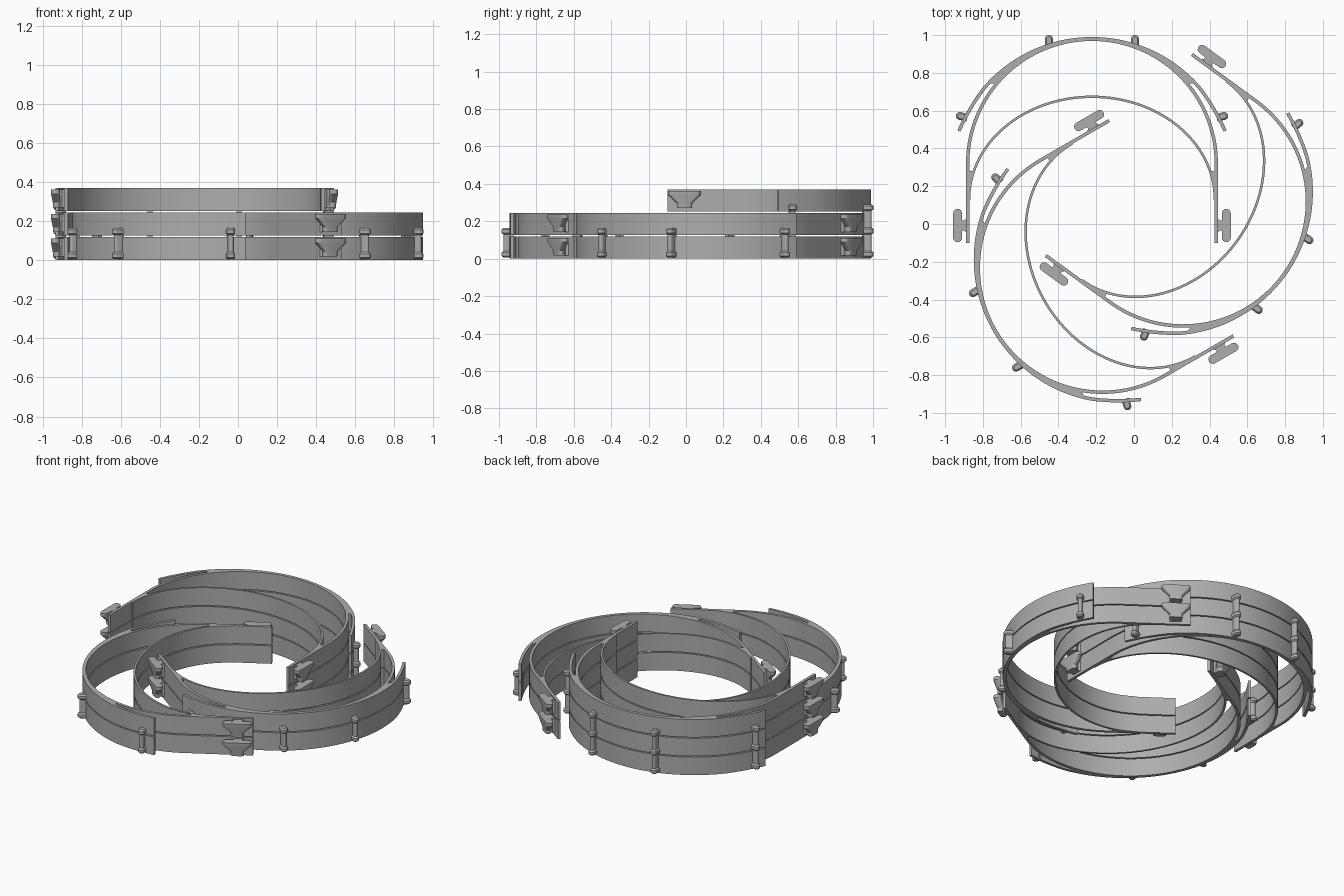
import bpy
import bmesh
from math import sin, cos, pi, radians, sqrt
from mathutils import Matrix, Vector

cube = bpy.data.objects.get("Cube")
if cube:
    bpy.data.objects.remove(cube, do_unlink=True)

grey = bpy.data.materials.new("mid grey plastic")
grey.use_nodes = True
GREY = (0.42, 0.42, 0.42, 1)
grey.diffuse_color = GREY
grey.node_tree.nodes["Principled BSDF"].inputs["Base Color"].default_value = GREY

HEIGHT = 0.119   # height of one band
STEP = 0.126     # spacing of stacked bands
WALL = 0.018     # strip thickness


def loft(bm, sections):
    """Join equal closed rings of points and cap both ends."""
    rings = [[bm.verts.new(p) for p in s] for s in sections]
    for a, b in zip(rings, rings[1:]):
        for i in range(len(a)):
            j = (i + 1) % len(a)
            bm.faces.new((a[i], a[j], b[j], b[i]))
    bm.faces.new(rings[0][::-1])
    bm.faces.new(rings[-1])


def ribbon(bm, inner, outer):
    """Upright wall between two plan curves."""
    loft(bm, [[(*p, 0), (*q, 0), (*q, HEIGHT), (*p, HEIGHT)]
              for p, q in zip(inner, outer)])


def inset(path, t=WALL):
    """Offset a left-to-right path towards the wearer."""
    out = []
    for i, p in enumerate(path):
        d = Vector(path[min(i + 1, len(path) - 1)]) - Vector(path[max(i - 1, 0)])
        d.normalize()
        out.append((p[0] + d.y * t, p[1] - d.x * t))
    return out


def arc(cy, rx, ry, start, end, n):
    """Arc measured from the forward direction, angles in degrees."""
    steps = [radians(start + (end - start) * i / n) for i in range(n + 1)]
    return [(rx * sin(a), cy + ry * cos(a)) for a in steps]


def finish(bm, name):
    bmesh.ops.recalc_face_normals(bm, faces=bm.faces)
    me = bpy.data.meshes.new(name)
    bm.to_mesh(me)
    bm.free()
    me.materials.append(grey)
    me.shade_smooth()
    me.set_sharp_from_angle(angle=radians(30))
    return me


def make_frame():
    bm = bmesh.new()
    # main hoop with straight side arms
    hoop = [(-0.667, 0)] + arc(0.42, 0.667, 0.667, -90, 90, 72) + [(0.667, 0)]
    ribbon(bm, inset(hoop), hoop)
    # thickened crown between hoop and visor curve
    ribbon(bm, arc(0.42, 0.66, 0.66, -50, 50, 48),
           arc(0.329, 0.761, 0.761, -47.5, 47.5, 48))
    # forehead strip
    brow = arc(0.23, 0.657, 0.55, -90, 90, 72)
    ribbon(bm, inset(brow, 0.013), brow)
    for s in (-1, 1):
        # free flaps that split from the crown
        flap = arc(0.329, 0.761, 0.761, 42, 50, 6)
        x, y = flap[-1]
        for k in range(1, 7):
            a = radians(52 + 2.2 * k)
            x, y = x + 0.043 * cos(a), y - 0.043 * sin(a)
            flap.append((x, y))
        inner = inset(flap)
        ribbon(bm, [(s * px, py) for px, py in inner],
               [(s * px, py) for px, py in flap])
        # tapered web where the forehead strip meets the arm
        ys = [0.22 + 0.16 * i / 8 for i in range(9)]
        web = [(s * (0.657 * sqrt(1 - ((v - 0.23) / 0.55) ** 2) - 0.008), v) for v in ys]
        ribbon(bm, web, [(s * 0.662, v) for v in ys])
    return finish(bm, "band_frame")


def capsule(x0, x1, cy, half, z, side):
    """Plan capsule, long in y."""
    r, cx = (x1 - x0) / 2, (x0 + x1) / 2
    pts = []
    for base, end in ((0, 1), (pi, -1)):
        for i in range(9):
            a = base + pi * i / 8
            pts.append((side * (cx + r * cos(a)), cy + end * (half - r) + r * sin(a), z))
    return pts


def make_hooks():
    bm = bmesh.new()
    for s in (-1, 1):
        # flared button
        loft(bm, [capsule(x0, x1, 0.092, half, z, s) for x0, x1, half, z in (
            (0.688, 0.724, 0.040, 0.018), (0.688, 0.726, 0.042, 0.045),
            (0.688, 0.735, 0.088, 0.088), (0.688, 0.735, 0.088, 0.110))])
        # waisted stem to the arm
        stem = []
        for z in (0.018, 0.110):
            stem.append([(s * x, 0.092 + e * w, z) for x, w, e in (
                (0.655, 0.04, -1), (0.667, 0.036, -1), (0.678, 0.025, -1), (0.695, 0.032, -1),
                (0.695, 0.032, 1), (0.678, 0.025, 1), (0.667, 0.036, 1), (0.655, 0.04, 1))])
        loft(bm, stem)
    return finish(bm, "strap_hooks")


def make_pins():
    bm = bmesh.new()
    # x, y of the root and outward heading of each pin
    spots = []
    for s in (-1, 1):
        spots += [(s * 0.228, 1.052, 0), (s * 0.672, 0.665, -s * 75)]
    # height, half width and reach up the pin
    knob = [(0.006, 0.013, 0.040), (0.014, 0.021, 0.050),
            (0.032, 0.021, 0.050), (0.041, 0.013, 0.040)]
    rows = knob + [(z + 0.124, w, r) for z, w, r in knob]
    for x, y, turn in spots:
        place = Matrix.Translation((x, y, 0)) @ Matrix.Rotation(radians(turn), 4, 'Z')
        rings = []
        for z, w, reach in rows:
            ring = [(-w, -0.012), (w, -0.012)]
            ring += [(w * cos(pi * i / 8), reach - w + w * sin(pi * i / 8)) for i in range(9)]
            rings.append([place @ Vector((px, py, z)) for px, py in ring])
        loft(bm, rings)
    return finish(bm, "visor_pins")


frame, hooks, pins = make_frame(), make_hooks(), make_pins()

# three interlocked stacks: name, position, turn, number of bands
STACKS = (("rear", -0.2225, -0.10, 0, 3),
          ("right", -0.08, 0.365, -126, 2),
          ("left", 0.1975, -0.0225, 120, 2))

for label, x, y, turn, count in STACKS:
    for level in range(count):
        parts = [(frame, "band"), (hooks, "strap_hooks")]
        if level < count - 1:
            parts.append((pins, "visor_pins"))
        for mesh, part in parts:
            ob = bpy.data.objects.new(f"{label}_{part}_{level + 1}", mesh)
            ob.location = (x, y, level * STEP)
            ob.rotation_euler.z = radians(turn)
            bpy.context.collection.objects.link(ob)
